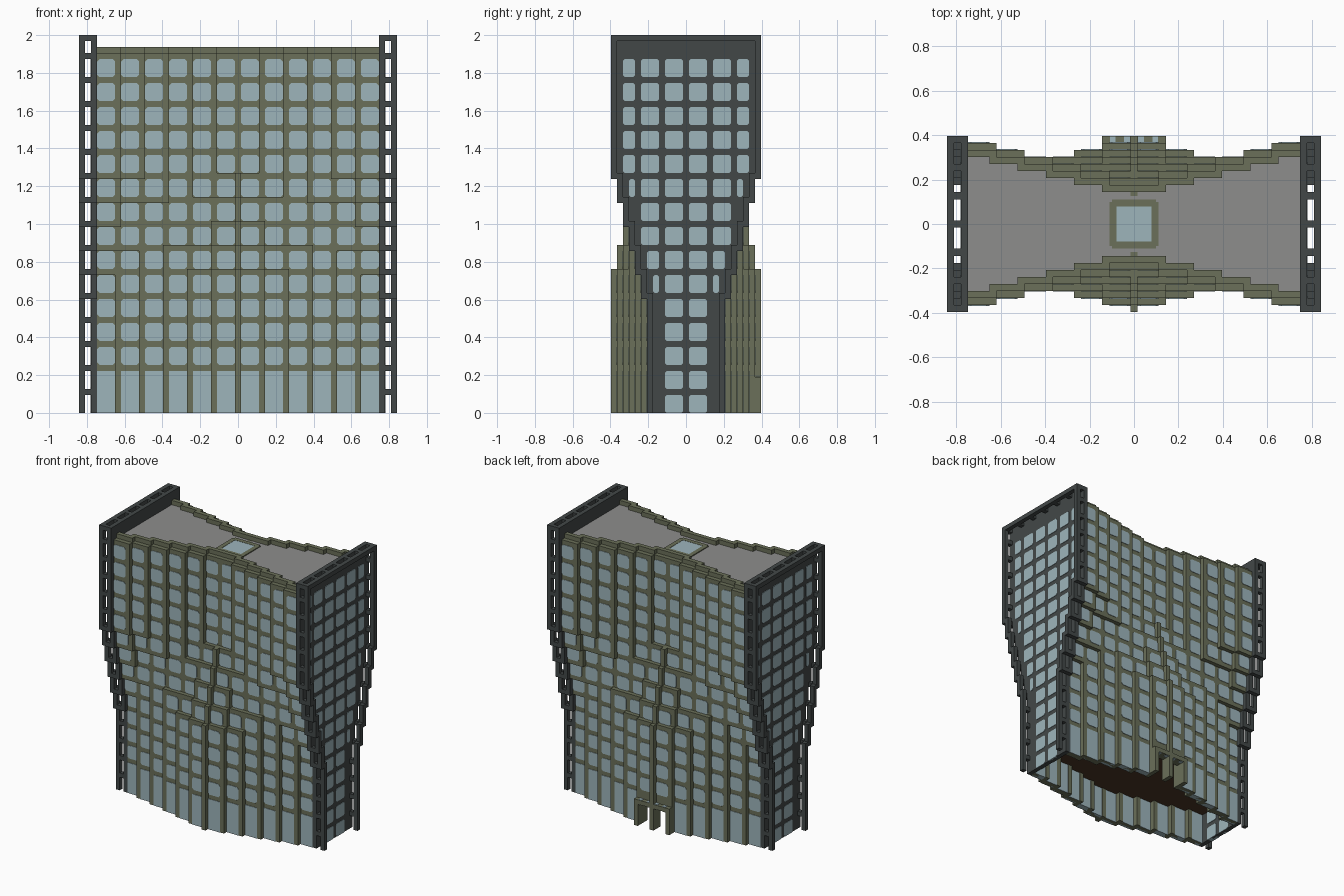
import bpy, bmesh
from itertools import groupby
from mathutils import Vector

if "Cube" in bpy.data.objects:
    bpy.data.objects.remove(bpy.data.objects["Cube"], do_unlink=True)

U = 2 / 63          # one building module
PROUD = 0.1         # how far panes stand out of the wall, in modules
WALL_TOP = 60


def material(name, rgb):
    m = bpy.data.materials.new(name)
    m.use_nodes = True
    m.diffuse_color = (*rgb, 1)
    m.node_tree.nodes["Principled BSDF"].inputs["Base Color"].default_value = (*rgb, 1)
    return m


OLIVE = material("olive stone", (0.145, 0.16, 0.1))
DARK = material("dark slate", (0.055, 0.064, 0.064))
GLASS = material("pale glass", (0.34, 0.46, 0.5))
GREY = material("roof grey", (0.27, 0.27, 0.265))
BROWN = material("dark brown", (0.07, 0.037, 0.018))


class Part:
    """Collects boxes and panes, measured in modules, into one object."""

    def __init__(self, name, mat):
        self.name, self.mat, self.bm = name, mat, bmesh.new()

    def box(self, x, y, z):
        size = [abs(a[1] - a[0]) for a in (x, y, z)]
        mid = [(a[0] + a[1]) / 2 for a in (x, y, z)]
        verts = bmesh.ops.create_cube(self.bm, size=1)["verts"]
        for v in verts:
            v.co = Vector([(c * s + m) * U for c, s, m in zip(v.co, size, mid)])

    def pane(self, axis, across, z, depth, cut):
        """Flat pane with clipped corners, running through the wall."""
        (a0, a1), (z0, z1) = sorted(across), z
        if cut:
            outline = [(a0 + cut, z0), (a1 - cut, z0), (a1, z0 + cut), (a1, z1 - cut),
                       (a1 - cut, z1), (a0 + cut, z1), (a0, z1 - cut), (a0, z0 + cut)]
        else:
            outline = [(a0, z0), (a1, z0), (a1, z1), (a0, z1)]
        rings = []
        for d in depth:
            rings.append([self.bm.verts.new(Vector((a, d, h) if axis == "y" else (d, a, h)) * U)
                          for a, h in outline])
        front, back = rings
        self.bm.faces.new(front)
        self.bm.faces.new(back[::-1])
        for i in range(len(front)):
            j = (i + 1) % len(front)
            self.bm.faces.new((front[j], front[i], back[i], back[j]))

    def finish(self):
        bmesh.ops.recalc_face_normals(self.bm, faces=self.bm.faces)
        mesh = bpy.data.meshes.new(self.name)
        self.bm.to_mesh(mesh)
        self.bm.free()
        mesh.materials.append(self.mat)
        bpy.context.collection.objects.link(bpy.data.objects.new(self.name, mesh))


def span(s, a, b):
    return (s * a, s * b)


# Levels at which each bay steps in (first three) or out (last three)
STEPS = [(1, 2, 3, 4, 5), (1, 2, 4), (2,), (4,), (2, 4, 5), (1, 2, 3, 4, 5)]


def bay_depth(k, row):
    inward = k < 3
    first = 20 if inward else 19
    passed = sum(row >= first + 4 * j for j in STEPS[k])
    return 11 - k + (-passed if inward else passed)


def mullion_depth(k, row):
    if k == 0:
        return bay_depth(0, row) + (row < 40)
    return max(bay_depth(k - 1, row), bay_depth(k, row))


def end_depth(row):
    return 6 + sum(row >= 19 + 4 * j for j in range(6))


def runs(fn, top):
    """Yield (depth, first row, end row) for stretches of equal depth."""
    for d, rows in groupby(range(top), fn):
        rows = list(rows)
        yield d, rows[0], rows[-1] + 1


# Curved front and back walls, built as stepped bays
walls = Part("facade_walls", OLIVE)
panes = Part("facade_windows", GLASS)
mullions = Part("facade_mullions", OLIVE)
parapet = Part("parapet", OLIVE)
for sy in (-1, 1):
    for sx in (-1, 1):
        for k in range(6):
            left = 4 * k
            door = k == 0 and sy > 0
            for d, z0, z1 in runs(lambda r: bay_depth(k, r), WALL_TOP):
                z0 = 5 if door and z0 == 0 else z0
                walls.box(span(sx, left + .5, left + 3.5), span(sy, d - .75, d + .5), (z0, z1))
            for z in [0] + list(range(8, 57, 4)):
                if door and z == 0:
                    continue
                d = bay_depth(k, z)
                panes.pane("y", span(sx, left + .5, left + 3.5), (z, z + 3 if z else 7),
                           span(sy, d - .75 - PROUD, d + .5 + PROUD), .4 if z else 0)
            d = bay_depth(k, WALL_TOP)
            parapet.box(span(sx, max(left - .5, 0), min(left + 4.5, 23.5)),
                        span(sy, d - 1.5, d - .5), (59, 61))
    # Vertical mullions between the bays
    for k in range(6):
        for sx in ((-1, 1) if k else (1,)):
            for d, z0, z1 in runs(lambda r: mullion_depth(k, r), WALL_TOP):
                mullions.box(span(sx, 4 * k - .5, 4 * k + .5), span(sy, d - 2, d + .5), (z0, z1))
for part in (walls, panes, mullions, parapet):
    part.finish()

# Roof deck and the floor above the open base
roof = Part("roof", GREY)
floor = Part("ground_floor", BROWN)
for sx in (-1, 1):
    for k in range(6):
        x = span(sx, max(4 * k - .5, 0), min(4 * k + 3.5, 23.5))
        d = bay_depth(k, WALL_TOP) - 1
        roof.box(x, (-d, d), (59, 60))
        d = bay_depth(k, 0) - .5
        floor.box(x, (-d, d), (7, 8))
roof.finish()
floor.finish()

# Skylight
frame = Part("skylight_frame", OLIVE)
light = Part("skylight_glass", GLASS)
for s in (-1, 1):
    frame.box((-3.1, 3.1), span(s, 2.5, 3.5), (59.5, 60.2))
    frame.box(span(s, 2.5, 3.5), (-3.1, 3.1), (59.5, 60.2))
light.box((-2.6, 2.6), (-2.6, 2.6), (59.5, 60.15))
frame.finish()
light.finish()

# Flared end walls with a stand-off rim held by short rungs
ends = Part("end_walls", DARK)
end_panes = Part("end_windows", GLASS)
rims = Part("end_rims", DARK)
rungs = Part("end_rungs", DARK)
for sx in (-1, 1):
    inner, gap, outer = span(sx, 23.5, 24.5), span(sx, 24.5, 25.5), span(sx, 25.5, 26.5)
    for d, z0, z1 in runs(end_depth, 63):
        ends.box(inner, (-d - .5, d + .5), (z0, z1))
    rims.box(outer, (-12.5, 12.5), (62, 63))
    for y in range(-12, 13, 4):
        rungs.box(gap, (y - .5, y + .5), (62, 63))
    for sy in (-1, 1):
        for d, z0, z1 in runs(end_depth, 63):
            rims.box(outer, span(sy, d - .5, d + .5), (z0, z1))
            if z0:
                rims.box(outer, span(sy, d - 1.5, d - .5), (z0, z0 + 1))
        for z in range(3, 60, 4):
            d = end_depth(z)
            rungs.box(gap, span(sy, d - .5, d + .5), (z, z + 1))
        for z in range(0, 57, 4):
            limit = end_depth(z) - 1.5
            for y in (.5, 4.5, 8.5):
                if y < limit:
                    end_panes.pane("x", span(sy, y, min(y + 3, limit)), (z, z + 3),
                                   span(sx, 23.5 - PROUD, 24.5 + PROUD), .3)
for part in (ends, end_panes, rims, rungs):
    part.finish()

# Back entrance porch
porch = Part("porch", OLIVE)
porch_glass = Part("porch_glass", GLASS)
for x in (-4, 0, 4):
    porch.box((x - .5, x + .5), (11.5, 12.5), (0, 5))
porch.box((-4.5, 4.5), (11.5, 12.5), (5, 6))
for x in (-3, -1, 1, 3):
    porch_glass.box((x - .4, x + .4), (11.6, 12.4), (4.9, 6.1))
porch.finish()
porch_glass.finish()
